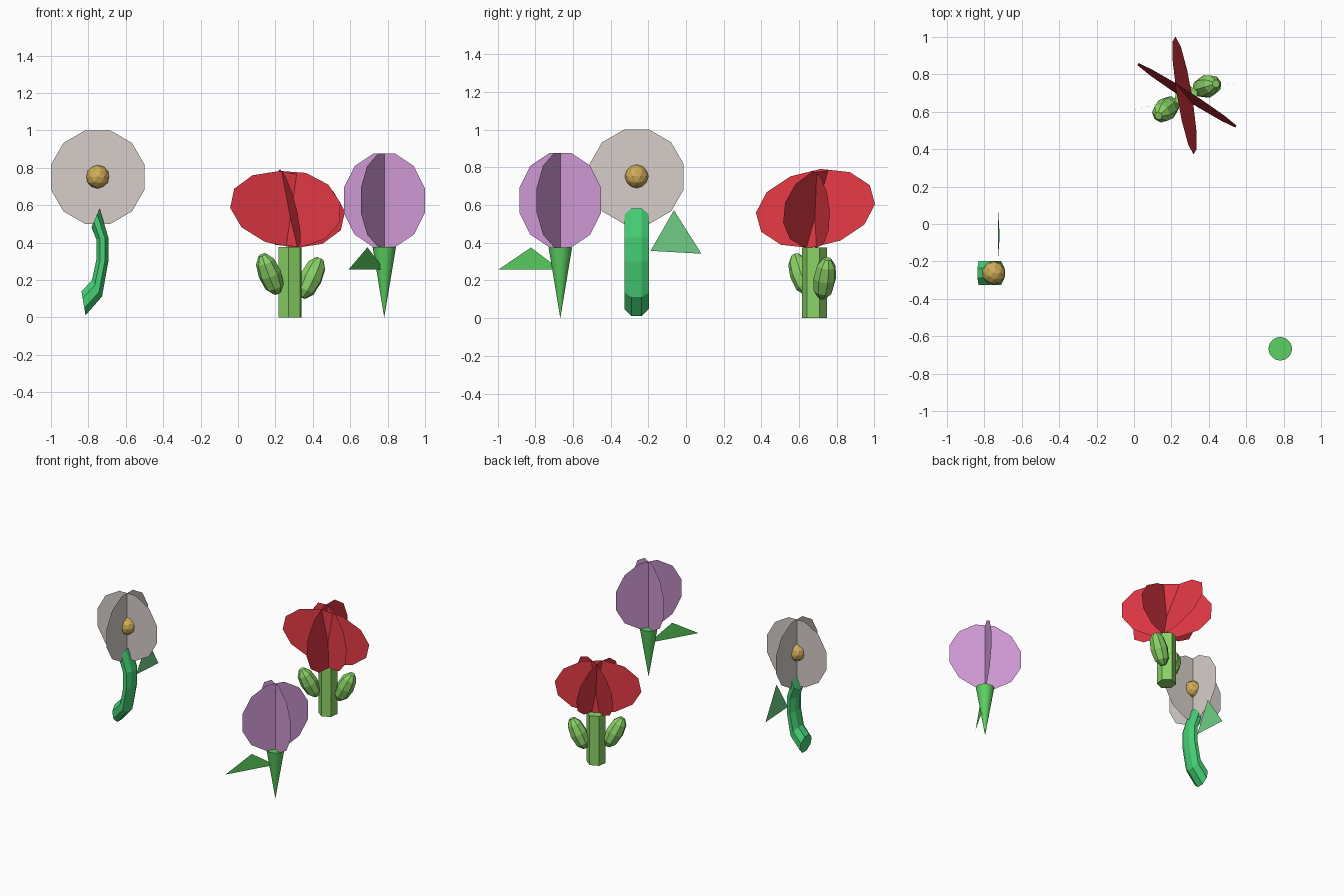
import bpy, math
from mathutils import Vector

if "Cube" in bpy.data.objects:
    bpy.data.objects.remove(bpy.data.objects["Cube"])


def material(name, rgb):
    lin = [(c / 255 / 12.92 if c / 255 <= 0.04045 else ((c / 255 + 0.055) / 1.055) ** 2.4) for c in rgb]
    m = bpy.data.materials.new(name)
    m.diffuse_color = (*lin, 1)
    m.use_nodes = True
    m.node_tree.nodes["Principled BSDF"].inputs["Base Color"].default_value = m.diffuse_color
    return m


GREY = material("pale grey", (215, 206, 201))
GOLD = material("gold", (208, 172, 88))
PURPLE = material("lilac", (212, 156, 217))
RED = material("red", (224, 56, 68))
JADE = material("jade green", (70, 208, 118))
JADE_LEAF = material("light jade", (112, 208, 135))
GREEN = material("leaf green", (92, 208, 97))
CACTUS = material("cactus green", (138, 210, 102))


def mesh_object(name, verts, faces, mat):
    me = bpy.data.meshes.new(name)
    me.from_pydata([tuple(v) for v in verts], [], faces)
    me.materials.append(mat)
    ob = bpy.data.objects.new(name, me)
    bpy.context.collection.objects.link(ob)
    return ob


def disk(name, centre, u, v, mat):
    """Flat twelve-sided petal sheet; u and v reach the middles of its sides."""
    c, u, v = Vector(centre), Vector(u), Vector(v)
    k = 1 / math.cos(math.radians(15))
    angles = [math.radians(15 + 30 * i) for i in range(12)]
    return mesh_object(name, [c + k * (u * math.cos(a) + v * math.sin(a)) for a in angles],
                       [list(range(12))], mat)


def loft(name, rings, sides, mat, start=0.0):
    """Capped tube through rings of (centre, half vector a, half vector b)."""
    verts, faces = [], []
    for c, a, b in rings:
        for i in range(sides):
            t = start + 2 * math.pi * i / sides
            verts.append(Vector(c) + Vector(a) * math.cos(t) + Vector(b) * math.sin(t))
    for r in range(len(rings) - 1):
        for i in range(sides):
            j = (i + 1) % sides
            faces.append([r * sides + i, r * sides + j, (r + 1) * sides + j, (r + 1) * sides + i])
    faces.append(list(range(sides))[::-1])
    faces.append([(len(rings) - 1) * sides + i for i in range(sides)])
    return mesh_object(name, verts, faces, mat)


# Grey flower: two upright crossed sheets and a gold centre
gx, gy = -0.75, -0.262
for i, u in enumerate([(0.25, 0, 0), (0, 0.25, 0)]):
    disk(f"grey_petals_{i}", (gx, gy, 0.75), u, (0, 0, 0.25), GREY)
bpy.ops.mesh.primitive_ico_sphere_add(subdivisions=2, radius=0.063, location=(gx, gy, 0.752))
centre = bpy.context.object
centre.name = "grey_flower_centre"
centre.data.materials.append(GOLD)

# Bowed stem: x, z of each ring and its tilted half width
bow = [(-0.826, 0.075, 0.011, -0.064), (-0.754, 0.155, 0.027, -0.044), (-0.725, 0.305, 0.032, -0.005),
       (-0.725, 0.422, 0.032, 0.005), (-0.762, 0.532, 0.022, 0.05)]
k8 = 1 / math.cos(math.pi / 8)
loft("bowed_stem", [((x, gy, z), (hx * k8, 0, hz * k8), (0, 0.065 * k8, 0)) for x, z, hx, hz in bow],
     8, JADE, math.pi / 8)
mesh_object("bowed_stem_leaf", [(-0.727, -0.188, 0.357), (-0.727, 0.082, 0.342), (-0.718, -0.064, 0.573)],
            [(0, 1, 2)], JADE_LEAF)

# Purple flower: crossed sheets turned thirty degrees, on a cone stem
px, py = 0.782, -0.667
for i, deg in enumerate((-30, 60)):
    a = math.radians(deg)
    disk(f"purple_petals_{i}", (px, py, 0.626), (0.25 * math.cos(a), 0.25 * math.sin(a), 0),
         (0, 0, 0.25), PURPLE)
bpy.ops.mesh.primitive_cone_add(vertices=32, radius1=0, radius2=0.0625, depth=0.376, location=(px, py, 0.188))
cone = bpy.context.object
cone.name = "cone_stem"
cone.data.materials.append(GREEN)
out = Vector((-0.5, -0.866, 0))
mesh_object("cone_stem_leaf", [Vector((px, py, z)) + out * d for d, z in ((0, 0.257), (0.18, 0.375), (0.38, 0.257))],
            [(0, 1, 2)], GREEN)

# Red flower: three tilted wide sheets
disk("red_petals_a", (0.283, 0.688, 0.58), (0.262, -0.167, -0.02), (0.01, 0.02, 0.198), RED)
disk("red_petals_b", (0.27, 0.687, 0.582), (-0.056, 0.302, 0.073), (-0.03, -0.052, 0.19), RED)
disk("red_petals_c", (0.265, 0.68, 0.577), (0.296, 0.08, -0.06), (0.04, 0.011, 0.19), RED)

# Six-sided cactus stem with two faceted arms
cx, cy = 0.279, 0.682
loft("cactus_stem", [((cx, cy, z), (0.067, 0, 0), (0, 0.067, 0)) for z in (0, 0.376)], 6, CACTUS,
     math.radians(23))
arm_profile = [(-0.115, 0.02), (-0.075, 0.051), (0, 0.062), (0.075, 0.051), (0.115, 0.022)]
for name, c, axis in (("left_cactus_arm", (0.17, 0.613, 0.232), (-0.35, -0.3, 0.9)),
                      ("right_cactus_arm", (0.39, 0.736, 0.211), (0.42, 0.12, 0.9))):
    axis = Vector(axis).normalized()
    a = axis.cross(Vector((0, 0, 1))).normalized()
    b = axis.cross(a)
    loft(name, [(Vector(c) + axis * t, a * r, b * r) for t, r in arm_profile], 8, CACTUS)

# Consistent outward normals on the solid parts
for ob in list(bpy.context.scene.objects):
    if "petals" not in ob.name and "leaf" not in ob.name:
        bpy.ops.object.select_all(action="DESELECT")
        ob.select_set(True)
        bpy.context.view_layer.objects.active = ob
        bpy.ops.object.mode_set(mode="EDIT")
        bpy.ops.mesh.select_all(action="SELECT")
        bpy.ops.mesh.normals_make_consistent(inside=False)
        bpy.ops.object.mode_set(mode="OBJECT")
